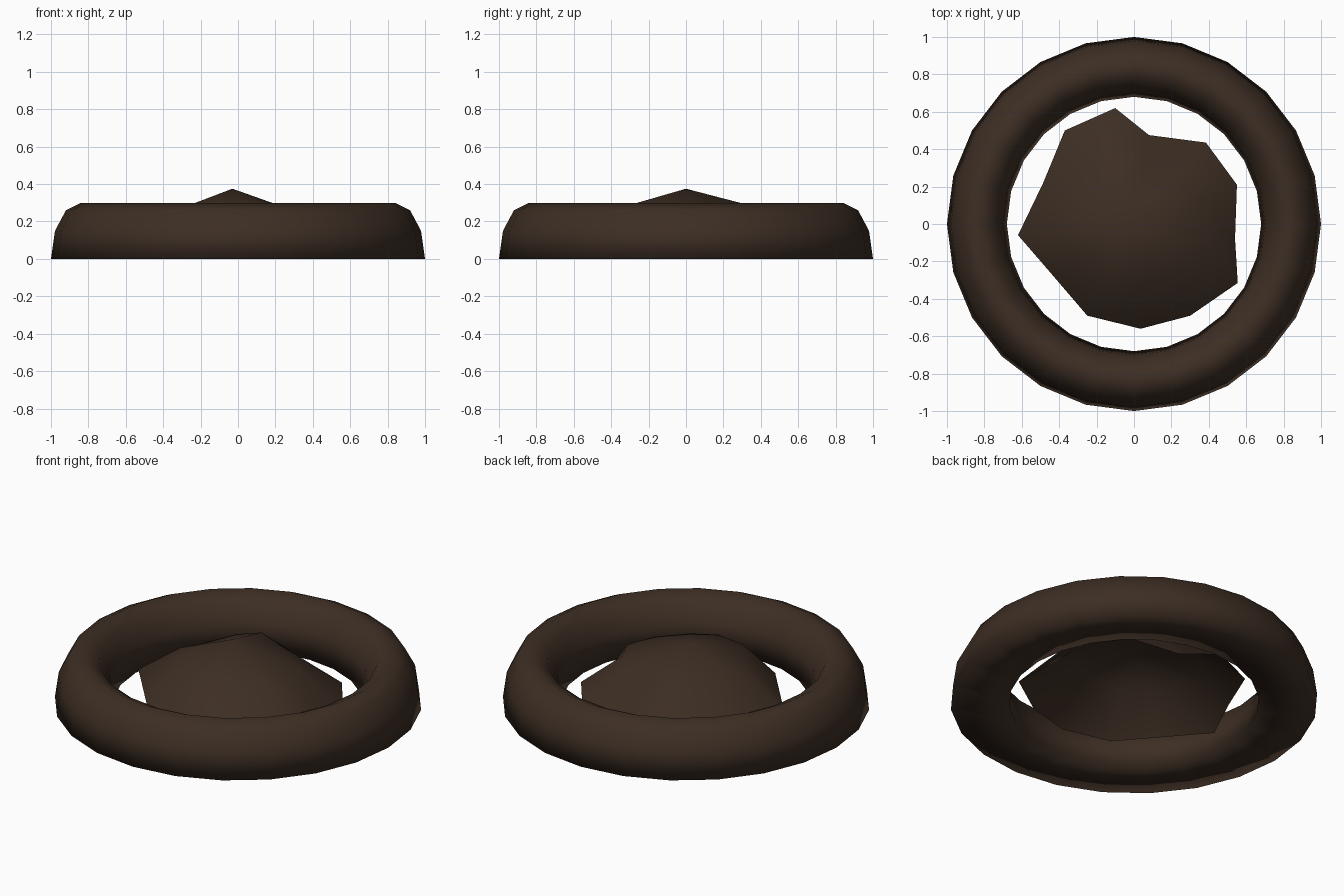
import bpy, bmesh
from math import sin, cos, radians, pi

if "Cube" in bpy.data.objects:
    bpy.data.objects.remove(bpy.data.objects["Cube"])

brown = bpy.data.materials.new("dark brown")
brown.diffuse_color = (0.046, 0.027, 0.017, 1)
brown.use_nodes = True
brown.node_tree.nodes["Principled BSDF"].inputs["Base Color"].default_value = brown.diffuse_color


def build(name, rings, apex_at=None, wrap=False):
    """Skin consecutive rings of points; fan the last ring to an apex, or wrap to the first."""
    bm = bmesh.new()
    loops = [[bm.verts.new(p) for p in ring] for ring in rings]
    n = len(loops[0])
    if wrap:
        loops.append(loops[0])
    for a, b in zip(loops, loops[1:]):
        for i in range(n):
            j = (i + 1) % n
            bm.faces.new((a[i], a[j], b[j], b[i]))
    if apex_at:
        apex = bm.verts.new(apex_at)
        for i in range(n):
            bm.faces.new((loops[-1][i], loops[-1][(i + 1) % n], apex))
    for f in bm.faces:
        f.smooth = True
    me = bpy.data.meshes.new(name)
    bm.to_mesh(me)
    bm.free()
    me.materials.append(brown)
    ob = bpy.data.objects.new(name, me)
    bpy.context.collection.objects.link(ob)
    return ob


def polar(r, a, z):
    return (r * cos(a), r * sin(a), z)


# Rim: upper half of a flattened tube, closed by a flat underside
SIDES = 24
rim = []
for k in range(7):
    t = pi * k / 6
    r, z = 0.84 + 0.16 * cos(t), 0.30 * sin(t)
    rim.append([polar(r, 2 * pi * i / SIDES, z) for i in range(SIDES)])
build("outer_rim", rim, wrap=True)

# Mound: irregular open shell; (angle, edge radius, shoulder radius, shoulder height)
spokes = [
    (-174.5, 0.623, 0.36, 0.25), (-147, 0.513, 0.33, 0.26),
    (-117, 0.55, 0.354, 0.273), (-86.4, 0.561, 0.33, 0.28),
    (-58.5, 0.575, 0.33, 0.264), (-29.6, 0.638, 0.40, 0.23),
    (-8.4, 0.546, 0.44, 0.21), (20.9, 0.589, 0.36, 0.24),
    (48.5, 0.581, 0.317, 0.243), (80.4, 0.482, 0.30, 0.26),
    (99.2, 0.628, 0.30, 0.298), (126.5, 0.622, 0.35, 0.25),
    (155.6, 0.533, 0.41, 0.19),
]
edge = [polar(e, radians(a), 0.06) for a, e, s, h in spokes]
shoulder = [polar(s, radians(a), h) for a, e, s, h in spokes]
build("centre_mound", [edge, shoulder], apex_at=(-0.03, 0, 0.375))
